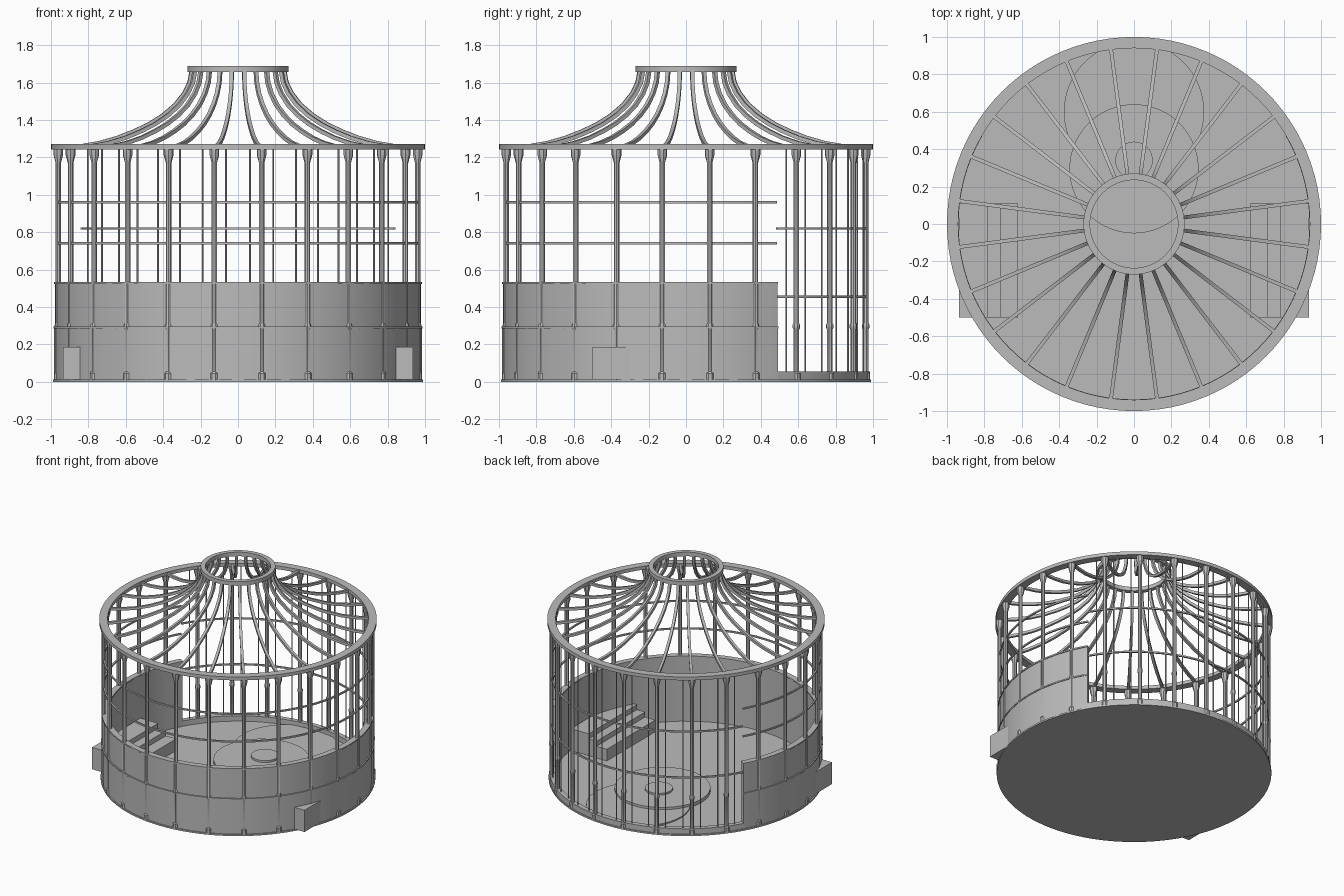
import bpy, bmesh
from math import sin, cos, pi, radians
from mathutils import Vector, Matrix

if "Cube" in bpy.data.objects:
    bpy.data.objects.remove(bpy.data.objects["Cube"])

grey = bpy.data.materials.new("plain grey")
grey.use_nodes = True
grey.diffuse_color = (0.5, 0.5, 0.5, 1)
grey.node_tree.nodes["Principled BSDF"].inputs["Base Color"].default_value = (0.5, 0.5, 0.5, 1)


def finish(name, bm):
    bmesh.ops.recalc_face_normals(bm, faces=bm.faces)
    mesh = bpy.data.meshes.new(name)
    bm.to_mesh(mesh)
    bm.free()
    mesh.materials.append(grey)
    obj = bpy.data.objects.new(name, mesh)
    bpy.context.collection.objects.link(obj)
    bpy.ops.object.select_all(action='DESELECT')
    obj.select_set(True)
    bpy.context.view_layer.objects.active = obj
    bpy.ops.object.shade_smooth_by_angle(angle=radians(35))
    return obj


def polar(r, deg, z=0):
    return Vector((r * cos(radians(deg)), r * sin(radians(deg)), z))


def loft(bm, loops, closed=False):
    """Join matching loops of points with quads, capping open ends."""
    rows = [[bm.verts.new(p) for p in loop] for loop in loops]
    n = len(rows[0])
    pairs = list(zip(rows, rows[1:])) + ([(rows[-1], rows[0])] if closed else [])
    for a, b in pairs:
        for i in range(n):
            j = (i + 1) % n
            bm.faces.new((a[i], a[j], b[j], b[i]))
    if not closed:
        bm.faces.new(rows[0])
        bm.faces.new(rows[-1])


def band(name, r_in, r_out, z0, z1, start=0, end=360, steps=96):
    """Rectangular section swept round the centre, as a ring or an arc."""
    full = end - start >= 360
    bm = bmesh.new()
    loops = []
    for i in range(steps if full else steps + 1):
        a = start + (end - start) * i / steps
        loops.append([polar(r, a, z) for r, z in
                      ((r_in, z0), (r_out, z0), (r_out, z1), (r_in, z1))])
    loft(bm, loops, full)
    return finish(name, bm)


def disc(name, r, y, z0, z1, steps=64):
    bm = bmesh.new()
    loft(bm, [[polar(r, 360 * i / steps, z) + Vector((0, y, 0)) for i in range(steps)]
              for z in (z0, z1)])
    return finish(name, bm)


def turned(bm, profile, centre, sides, turn=0):
    """Upright turned shape from (radius, height) pairs."""
    loft(bm, [[centre + polar(r, turn + 360 * i / sides, z) for i in range(sides)]
              for r, z in profile])


# Floor and the shallow round platforms
disc("floor", 0.99, 0, 0, 0.012, 96)
disc("rear_platform", 0.375, 0.6, 0.01, 0.022)
disc("main_platform", 0.345, 0.295, 0.01, 0.04)
disc("centre_pad", 0.1, 0.34, 0.035, 0.055)

# Solid wall round the front, low kerb round the back
WALL = (150, 390)
band("wall_lower", 0.945, 0.983, 0.01, 0.29, *WALL, 32)
band("wall_upper", 0.945, 0.979, 0.29, 0.53, *WALL, 32)
band("wall_seam_rail", 0.975, 0.987, 0.285, 0.295, *WALL, 64)
band("wall_cap", 0.938, 0.984, 0.522, 0.533, *WALL, 64)
band("rear_kerb", 0.945, 0.983, 0.01, 0.055, 30, 150, 32)

# Horizontal rails
for z in (0.74, 0.96):
    band("front_rail", 0.96, 0.972, z - 0.006, z + 0.006, *WALL, 64)
for z in (0.455, 0.82):
    band("rear_rail", 0.96, 0.972, z - 0.006, z + 0.006, 30, 150, 32)

# Top ring and crown ring
band("top_ring", 0.94, 1.0, 1.243, 1.27)
band("crown_ring", 0.235, 0.27, 1.655, 1.687, steps=64)

# Posts with bases, collars and capitals
post = [(0.024, 0.01), (0.024, 0.045), (0.016, 0.055), (0.016, 0.28), (0.02, 0.288),
        (0.02, 0.305), (0.015, 0.315), (0.015, 1.17), (0.027, 1.215), (0.027, 1.245)]
bm = bmesh.new()
for i in range(24):
    a = 7.5 + 15 * i
    turned(bm, post, polar(0.969, a), 8, a + 22.5)
finish("posts", bm)

# Thin bars filling the back bays
bm = bmesh.new()
for i in range(16):
    turned(bm, [(0.005, 0.05), (0.005, 1.245)], polar(0.966, 33.75 + 7.5 * i), 6)
finish("rear_bars", bm)

# Sweeping roof ribs
path = [(0.25, 1.665), (0.262, 1.6), (0.292, 1.54), (0.34, 1.48), (0.405, 1.425),
        (0.48, 1.378), (0.56, 1.34), (0.65, 1.305), (0.75, 1.277), (0.85, 1.26), (0.95, 1.252)]
bm = bmesh.new()
for k in range(24):
    a = 7.5 + 15 * k
    side = Vector((-sin(radians(a)), cos(radians(a)), 0)) * 0.01
    pts = [polar(r, a, z) for r, z in path]
    loops = []
    for i, p in enumerate(pts):
        along = pts[min(i + 1, len(pts) - 1)] - pts[max(i - 1, 0)]
        up = along.cross(side).normalized() * 0.01
        loops.append([p + side + up, p - side + up, p - side - up, p + side - up])
    loft(bm, loops)
finish("roof_ribs", bm)

# Stepped benches on both sides
steps = [(0.62, 0.012), (0.935, 0.012), (0.935, 0.185), (0.78, 0.185), (0.78, 0.145),
         (0.71, 0.145), (0.71, 0.105), (0.62, 0.105)]
for s, name in ((1, "left_bench"), (-1, "right_bench")):
    bm = bmesh.new()
    loft(bm, [[Vector((s * x, y, z)) for x, z in steps] for y in (-0.5, 0.11)])
    finish(name, bm)
